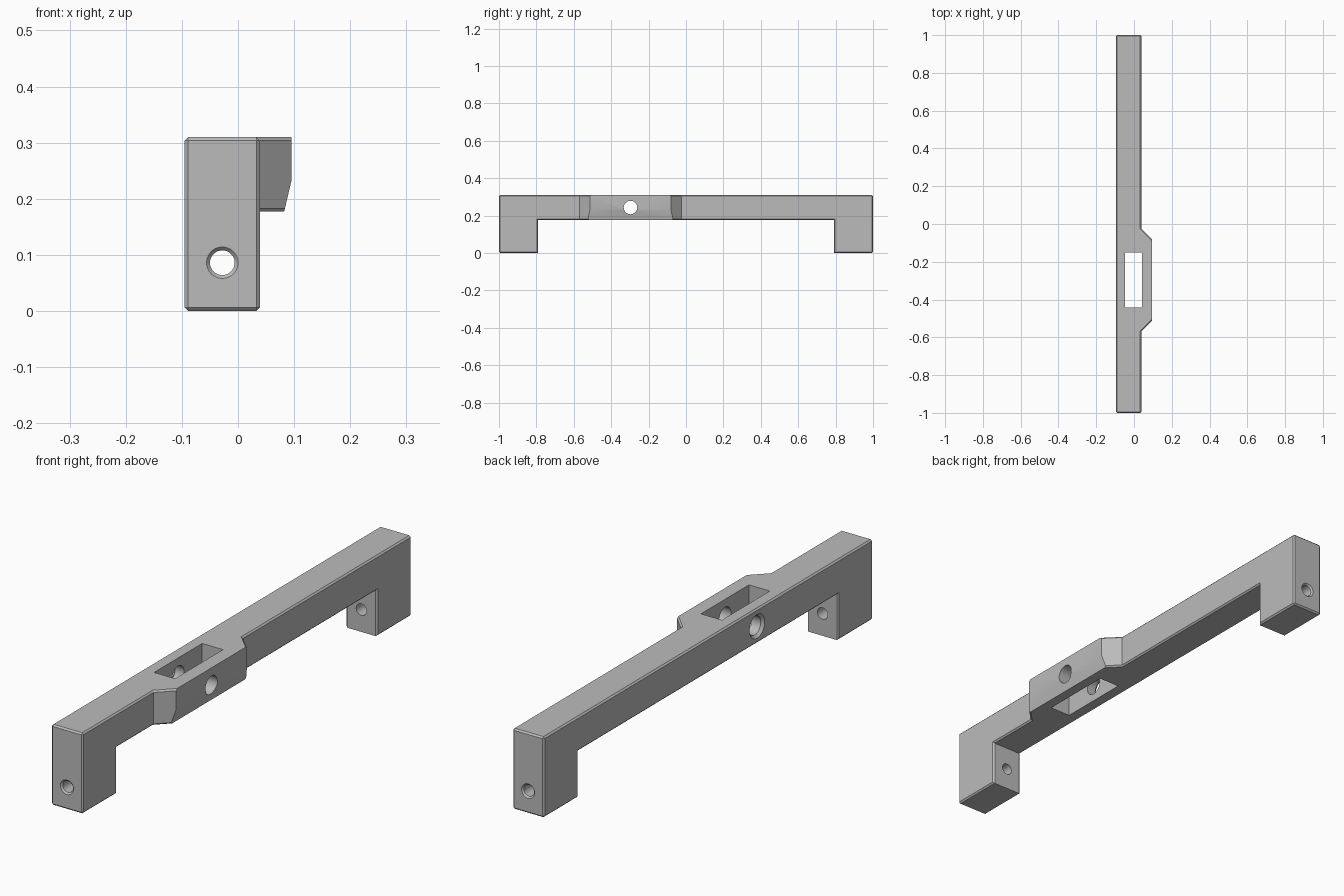
import bpy, bmesh, math
from mathutils import Vector, Matrix

if "Cube" in bpy.data.objects:
    bpy.data.objects.remove(bpy.data.objects["Cube"], do_unlink=True)

LEFT, FACE, OUT = -0.095, 0.039, 0.095     # x of back face, bar face, boss face
TOP, UNDER = 0.31, 0.177                   # bar top and underside
MID = -0.297                               # y of the boss, slot and cross hole
CH = 0.006                                 # chamfer size

grey = bpy.data.materials.new("light grey")
grey.use_nodes = True
grey.diffuse_color = (0.5, 0.5, 0.5, 1)
grey.node_tree.nodes["Principled BSDF"].inputs["Base Color"].default_value = (0.5, 0.5, 0.5, 1)


def to_object(name, bm):
    bmesh.ops.recalc_face_normals(bm, faces=bm.faces)
    mesh = bpy.data.meshes.new(name)
    bm.to_mesh(mesh)
    bm.free()
    mesh.materials.append(grey)
    ob = bpy.data.objects.new(name, mesh)
    bpy.context.scene.collection.objects.link(ob)
    return ob


def prism(points, offset):
    """Extrude a closed outline along offset."""
    bm = bmesh.new()
    face = bm.faces.new([bm.verts.new(p) for p in points])
    out = bmesh.ops.extrude_face_region(bm, geom=[face], use_keep_orig=True)
    moved = [g for g in out["geom"] if isinstance(g, bmesh.types.BMVert)]
    bmesh.ops.translate(bm, verts=moved, vec=offset)
    bmesh.ops.recalc_face_normals(bm, faces=bm.faces)
    return bm


def chamfer(bm, rule):
    edges = [e for e in bm.edges
             if rule((e.verts[0].co + e.verts[1].co) / 2, e.verts[1].co - e.verts[0].co)]
    bmesh.ops.bevel(bm, geom=edges, offset=CH, segments=1, affect='EDGES', clamp_overlap=True)


def cylinder(name, centre, axis, r1, r2, depth):
    bm = bmesh.new()
    turn = Vector((0, 0, 1)).rotation_difference(Vector(axis)).to_matrix().to_4x4()
    bmesh.ops.create_cone(bm, cap_ends=True, segments=48, radius1=r1, radius2=r2,
                          depth=depth, matrix=Matrix.Translation(centre) @ turn)
    return to_object(name, bm)


# Handle bar with a leg at each end
half = [(1, TOP), (1, 0), (0.79, 0), (0.79, UNDER)]
outline = half + [(-y, z) for y, z in reversed(half)]
bm = prism([(LEFT, y, z) for y, z in outline], (FACE - LEFT, 0, 0))
chamfer(bm, lambda c, d: abs(d.x) < 0.01 or abs(c.y) > 0.99)
handle = to_object("handle_bar", bm)

# Side boss with slanted ends and a tapered lower face
plan = [(0, 0.272), (FACE, 0.272), (OUT, 0.216), (OUT, -0.216), (FACE, -0.272), (0, -0.272)]
bm = prism([(x, MID + y, UNDER) for x, y in plan], (0, 0, TOP - UNDER))
bmesh_geom = bm.verts[:] + bm.edges[:] + bm.faces[:]
cut = bmesh.ops.bisect_plane(bm, geom=bmesh_geom, plane_co=(OUT, 0, 0.231),
                             plane_no=Vector((0.055, 0, -0.013)).normalized(), clear_outer=True)
rim = [g for g in cut["geom_cut"] if isinstance(g, bmesh.types.BMEdge)]
bmesh.ops.holes_fill(bm, edges=rim)
bmesh.ops.recalc_face_normals(bm, faces=bm.faces)
chamfer(bm, lambda c, d: abs(d.x) > 0.01 and abs(d.y) > 0.01 and abs(d.z) < 0.001)
boss = to_object("side_boss", bm)

# Slot, cross hole and end screw holes, with countersunk mouths
slot = to_object("slot_cutter", prism(
    [(x, MID + y, 0) for x, y in ((-0.047, -0.146), (0.042, -0.146), (0.042, 0.146), (-0.047, 0.146))],
    (0, 0, 0.5)))
HZ, SX, SZ = 0.243, -0.028, 0.086
cutters = [
    slot,
    cylinder("cross_hole_cutter", (0, MID, HZ), (1, 0, 0), 0.036, 0.036, 0.5),
    cylinder("cross_mouth_cutter", (LEFT, MID, HZ), (1, 0, 0), 0.056, 0.036, 0.02),
    cylinder("screw_hole_cutter", (SX, 0, SZ), (0, 1, 0), 0.022, 0.022, 2.4),
]
for side in (-1, 1):
    cutters.append(cylinder("screw_mouth_cutter", (SX, side, SZ), (0, -side, 0), 0.034, 0.022, 0.012))

# Join the boss and cut the openings
for other in [boss] + cutters:
    mod = handle.modifiers.new(other.name, 'BOOLEAN')
    mod.operation = 'UNION' if other is boss else 'DIFFERENCE'
    mod.solver = 'EXACT'
    mod.object = other
    other.hide_render = True

bpy.context.view_layer.update()
baked = bpy.data.meshes.new_from_object(handle.evaluated_get(bpy.context.evaluated_depsgraph_get()))
handle.modifiers.clear()
handle.data = baked
for other in [boss] + cutters:
    bpy.data.objects.remove(other, do_unlink=True)

# Smooth the hole walls, keep the chamfers crisp
bpy.ops.object.select_all(action='DESELECT')
handle.select_set(True)
bpy.context.view_layer.objects.active = handle
bpy.ops.object.shade_smooth_by_angle(angle=math.radians(25))
